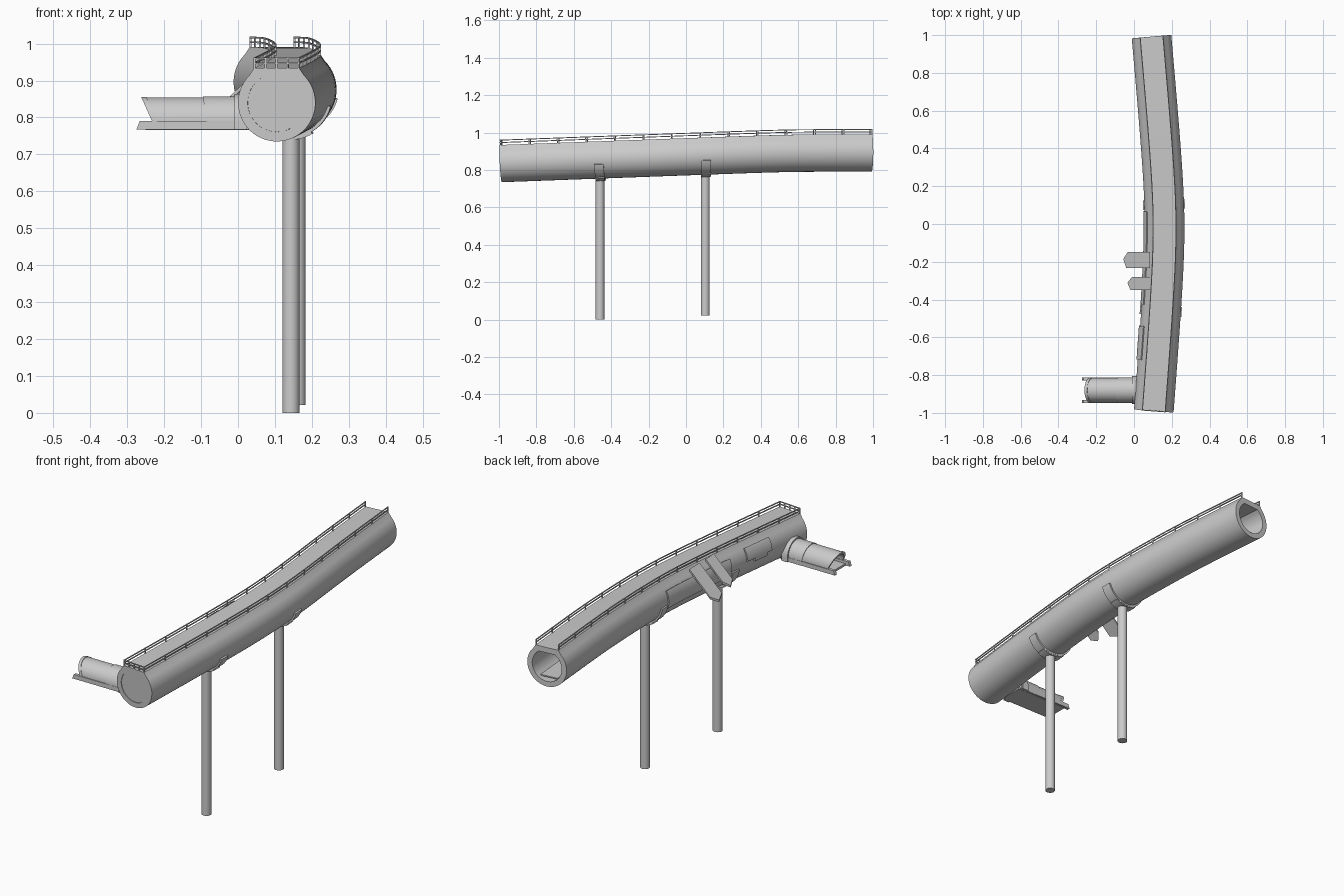
import bpy, bmesh, math
from mathutils import Vector

if "Cube" in bpy.data.objects:
    bpy.data.objects.remove(bpy.data.objects["Cube"])

R, RI, DECK, HALF = 0.105, 0.079, 0.094, 0.061   # tube radii, deck height and half width
Y0, Y1 = -0.988, 0.992


def centre(y):
    s = 0.55 - y
    x = 0.1878 - 0.086 * math.sqrt(y * y + 0.09) - 0.006 * y
    return Vector((x, y, 0.897 - 0.0185 * (s + math.sqrt(s * s + 0.02))))


def place(y, u, v):
    """Point at offset (u sideways, v up) from the tube axis at station y."""
    t = (centre(y + 0.01) - centre(y - 0.01)).normalized()
    side = t.cross(Vector((0, 0, 1))).normalized()
    return centre(y) + side * u + side.cross(t) * v


def stations(a, b, step=0.06):
    n = max(1, round((b - a) / step))
    return [a + (b - a) * i / n for i in range(n + 1)]


def arc(r, a0, a1, n):
    return [(r * math.cos(math.radians(a0 + (a1 - a0) * i / n)),
             r * math.sin(math.radians(a0 + (a1 - a0) * i / n))) for i in range(n + 1)]


def loft(name, rings, caps=True, loop=False):
    """Skin a list of closed rings of points."""
    bm = bmesh.new()
    vs = [[bm.verts.new(p) for p in ring] for ring in rings]
    n = len(vs[0])
    for k in range(len(vs) if loop else len(vs) - 1):
        a, b = vs[k], vs[(k + 1) % len(vs)]
        for i in range(n):
            j = (i + 1) % n
            bm.faces.new((a[i], a[j], b[j], b[i]))
    if caps and not loop:
        bm.faces.new(vs[0])
        bm.faces.new(vs[-1])
    bmesh.ops.recalc_face_normals(bm, faces=bm.faces)
    me = bpy.data.meshes.new(name)
    bm.to_mesh(me)
    bm.free()
    ob = bpy.data.objects.new(name, me)
    bpy.context.collection.objects.link(ob)
    bpy.context.view_layer.objects.active = ob
    bpy.ops.object.select_all(action='DESELECT')
    ob.select_set(True)
    bpy.ops.object.shade_smooth_by_angle(angle=math.radians(30))
    return ob


def sweep(name, profile, a, b):
    return loft(name, [[place(y, u, v) for u, v in profile] for y in stations(a, b)])


def rect(u, v, w, h):
    return [(u - w, v - h), (u + w, v - h), (u + w, v + h), (u - w, v + h)]


def patch(name, a0, a1, r0, r1, y0, y1, n=16):
    """Curved plate lying on the tube wall."""
    return sweep(name, arc(r1, a0, a1, n) + arc(r0, a1, a0, n), y0, y1)


def box(name, x0, x1, y0, y1, z0, z1):
    return loft(name, [[(x, y0, z0), (x, y1, z0), (x, y1, z1), (x, y0, z1)] for x in (x0, x1)])


# Main hollow tube with a flat deck on top
outer = arc(R, 45, -225, 44)
outer = outer + [(-HALF, DECK), (HALF, DECK)]
inner = []
for u, v in outer:
    d = math.hypot(u, v)
    inner.append((u * RI / d, v * RI / d))
ys = stations(Y0, Y1, 0.05)
rings = [[place(y, u, v) for u, v in outer] for y in ys]
rings += [[place(y, u, v) for u, v in inner] for y in reversed(ys)]
loft("main_tube", rings, loop=True)
sweep("front_end_disc", arc(RI, 0, 352.5, 47), Y0 + 0.003, Y0 + 0.013)
sweep("inner_floor", rect(0, -0.064, 0.045, 0.003), Y0 + 0.02, Y1 - 0.02)

# Deck railings
post_ys = [Y0 + 0.004 + 0.152 * i for i in range(13)] + [Y1 - 0.004]
for s, label in ((-1, "left"), (1, "right")):
    for h, part in ((0.026, "top"), (0.013, "mid")):
        sweep(f"{label}_{part}_rail", rect(s * 0.06, DECK + h, 0.0022, 0.0022), Y0, Y1)
    for y in post_ys:
        sweep(f"{label}_rail_post", rect(s * 0.06, DECK + 0.012, 0.0025, 0.016), y - 0.0025, y + 0.0025)
for h in (0.026, 0.013):
    sweep("front_rail", rect(0, DECK + h, 0.06, 0.0022), Y0, Y0 + 0.0045)
for u in (-0.03, 0, 0.03):
    sweep("front_rail_post", rect(u, DECK + 0.012, 0.0025, 0.014), Y0, Y0 + 0.005)

# Support columns with saddle collars
for y, foot in ((-0.46, 0.0), (0.103, 0.022)):
    c = centre(y)
    loft("column", [[(c.x + u, y + v, z) for u, v in arc(0.0235, 0, 345, 23)]
                    for z in (foot, c.z - 0.095)])
    patch("column_saddle", 187, 345, 0.1, 0.113, y - 0.025, y + 0.025, 28)
    patch("column_head", 240, 300, 0.1, 0.119, y - 0.024, y + 0.024)

# Panels on the left wall
patch("long_wall_panel", 150, 196, 0.1, 0.111, -0.43, 0.07)
patch("small_wall_panel", 142, 176, 0.1, 0.112, -0.725, -0.545)
patch("small_panel_tab", 176, 184, 0.1, 0.112, -0.69, -0.6, 4)

# Two sloping pointed plates hanging from the left deck edge
for y, tip, w in ((-0.19, -0.057, 0.042), (-0.315, -0.035, 0.034)):
    outline = [(0.085, y - w), (tip + 0.016, y - w), (tip, y + 0.004), (tip + 0.024, y + w), (0.085, y + w)]
    loft("sloping_plate", [[(x, yy, 0.948 + (x - 0.085) * 0.95 + dz) for x, yy in outline]
                           for dz in (0, 0.011)])

# Side gallery: arched roof, sleeve, collar and floor
GY, GZ = -0.88, 0.79


def arch(name, r, thick, zb, x0, x1, slant0=0.0, slant1=0.0):
    def half(rad):
        return [(-rad, zb)] + [(-u, v + GZ) for u, v in arc(rad, 0, 180, 20)] + [(rad, zb)]
    prof = half(r) + half(r - thick)[::-1]
    loft(name, [[(x + k * (GZ + 0.065 - z), GY + u, z) for u, z in prof]
                for x, k in ((x0, slant0), (x1, slant1))])


arch("gallery_roof", 0.064, 0.008, GZ - 0.002, -0.26, -0.08, 0.45, 0.1)
arch("gallery_end_rim", 0.066, 0.012, GZ - 0.002, -0.262, -0.248, 0.45, 0.45)
arch("gallery_sleeve", 0.067, 0.01, 0.767, -0.095, 0.02, 0.15)
arch("gallery_collar", 0.074, 0.014, 0.767, -0.01, 0.024)
box("gallery_floor", -0.25, 0.04, GY - 0.06, GY + 0.06, 0.766, 0.777)
for s in (-1, 1):
    y = GY + s * 0.06
    loft("gallery_side_beam", [[(x + k * (z - 0.768), yy, z) for yy, z in
                                ((y - 0.008, 0.768), (y + 0.008, 0.768), (y + 0.008, 0.79), (y - 0.008, 0.79))]
                               for x, k in ((-0.275, 0.4), (0.03, 0))])
